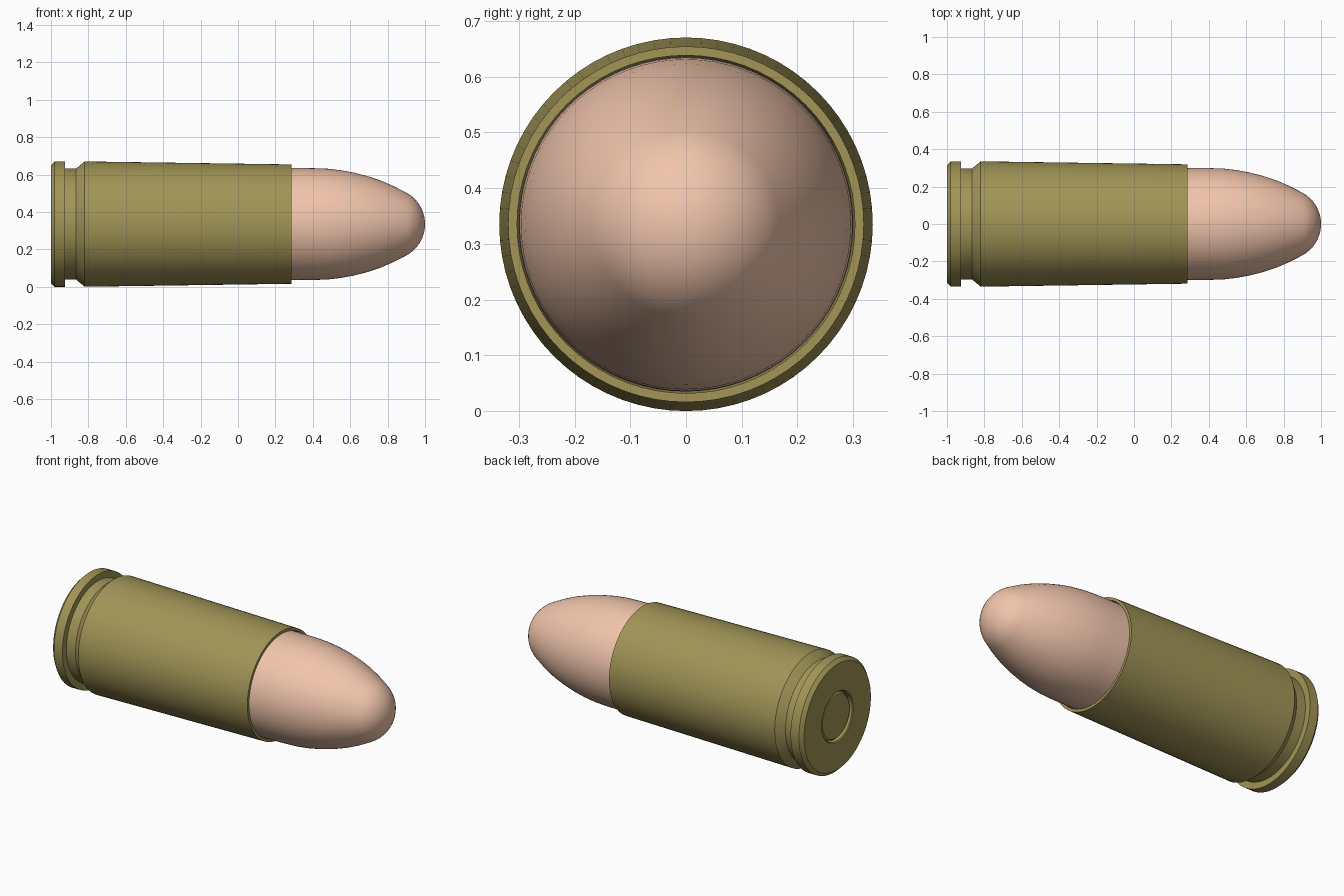
import bpy, bmesh, math

if "Cube" in bpy.data.objects:
    bpy.data.objects.remove(bpy.data.objects["Cube"])

CENTRE_Z = 0.335
SEGMENTS = 72


def material(name, colour):
    mat = bpy.data.materials.new(name)
    mat.diffuse_color = (*colour, 1)
    mat.use_nodes = True
    mat.node_tree.nodes["Principled BSDF"].inputs["Base Color"].default_value = mat.diffuse_color
    return mat


def lathe(name, profile, mat, angle=20):
    """Revolve (x, radius) points about the long x axis."""
    bm = bmesh.new()
    verts = [bm.verts.new((x, 0, r)) for x, r in profile]
    edges = [bm.edges.new(pair) for pair in zip(verts, verts[1:])]
    bmesh.ops.spin(bm, geom=verts + edges, cent=(0, 0, 0), axis=(1, 0, 0),
                   angle=math.tau, steps=SEGMENTS, use_duplicate=False)
    bmesh.ops.remove_doubles(bm, verts=bm.verts, dist=1e-5)
    bmesh.ops.recalc_face_normals(bm, faces=bm.faces)
    mesh = bpy.data.meshes.new(name)
    bm.to_mesh(mesh)
    bm.free()
    mesh.materials.append(mat)
    obj = bpy.data.objects.new(name, mesh)
    obj.location.z = CENTRE_Z
    bpy.context.collection.objects.link(obj)
    bpy.ops.object.select_all(action='DESELECT')
    obj.select_set(True)
    bpy.context.view_layer.objects.active = obj
    bpy.ops.object.shade_smooth_by_angle(angle=math.radians(angle))
    return obj


brass = material("brass", (0.36, 0.30, 0.095))
copper = material("copper", (0.88, 0.56, 0.41))

# Case: primer pocket, rim, extractor groove, tapered wall, mouth, inside
lathe("case", [
    (-0.96, 0), (-0.96, 0.145), (-0.995, 0.145), (-1.0, 0.15),
    (-1.0, 0.315), (-0.98, 0.335), (-0.925, 0.335), (-0.925, 0.297),
    (-0.865, 0.297), (-0.82, 0.335), (0.285, 0.319), (0.285, 0.303),
    (-0.2, 0.303), (-0.75, 0.26), (-0.75, 0)], brass)

# Primer: shallow disc seated in the pocket
lathe("primer", [
    (-0.961, 0), (-0.961, 0.138), (-0.98, 0.138), (-0.99, 0.128), (-0.99, 0)], brass)

# Bullet: straight shank, curved ogive, rounded nose cap
nose_radius, nose_centre = 0.191, 0.809
start = math.asin(0.168 / nose_radius)
nose = [(nose_centre + nose_radius * math.cos(a), nose_radius * math.sin(a))
        for a in (start * (1 - i / 10) for i in range(11))]
lathe("bullet", [
    (-0.05, 0), (-0.05, 0.28), (-0.02, 0.30), (0.285, 0.30), (0.40, 0.299),
    (0.48, 0.296), (0.55, 0.288), (0.62, 0.275), (0.69, 0.257),
    (0.76, 0.234), (0.83, 0.204)] + nose, copper, 30)
